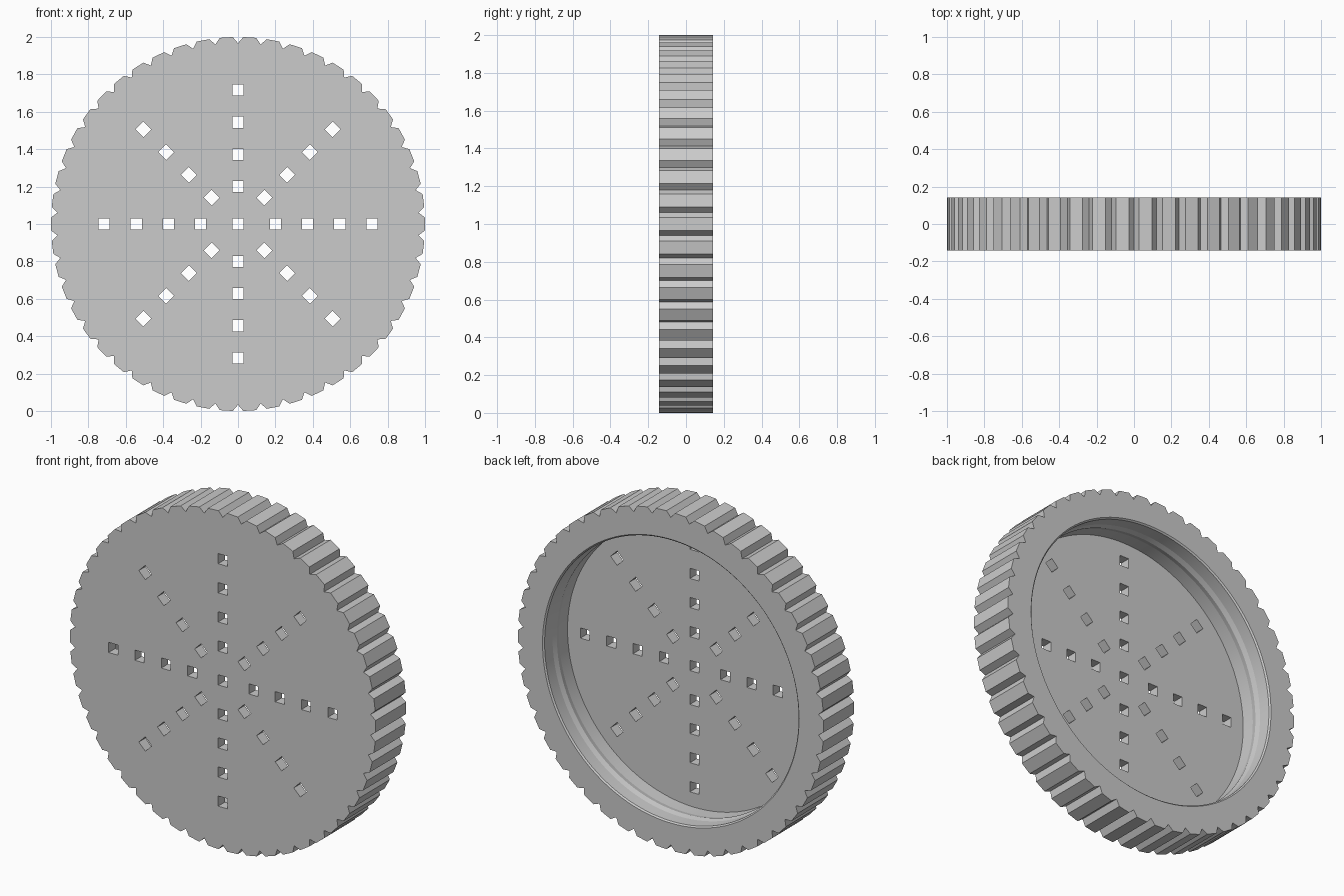
import bpy, bmesh
from math import sin, cos, pi, radians
from mathutils import Matrix, Vector

cube = bpy.data.objects.get("Cube")
if cube:
    bpy.data.objects.remove(cube, do_unlink=True)

HALF = 0.142      # half thickness of the cap
TEETH = 50
FLOOR = -0.08     # inner surface of the end plate
CENTRE = Vector((0, 0, 1))

grey = bpy.data.materials.new("plain_grey")
grey.use_nodes = True
grey.diffuse_color = (0.6, 0.6, 0.6, 1)
grey.node_tree.nodes["Principled BSDF"].inputs["Base Color"].default_value = (0.6, 0.6, 0.6, 1)


def make_object(name, bm):
    bmesh.ops.recalc_face_normals(bm, faces=bm.faces)
    mesh = bpy.data.meshes.new(name)
    bm.to_mesh(mesh)
    bm.free()
    mesh.materials.append(grey)
    obj = bpy.data.objects.new(name, mesh)
    bpy.context.collection.objects.link(obj)
    return obj


def polar(r, angle, y):
    return CENTRE + Vector((r * sin(angle), y, r * cos(angle)))


# Gripped body: a notched outline pushed along y
bm = bmesh.new()
step = 2 * pi / TEETH
outline = []
for i in range(TEETH):
    for offset, r in ((0, 0.967), (0.028, 1.0), (step - 0.028, 1.0)):
        outline.append(bm.verts.new(polar(r, i * step + offset, -HALF)))
face = bm.faces.new(outline)
pushed = bmesh.ops.extrude_face_region(bm, geom=[face])["geom"]
bmesh.ops.translate(bm, vec=(0, 2 * HALF, 0),
                    verts=[v for v in pushed if isinstance(v, bmesh.types.BMVert)])
cap = make_object("grip_cap", bm)

# Recess cutter: lathed wall with a shallow ridge and a chamfered mouth
profile = [(0.83, FLOOR), (0.83, 0.0), (0.823, 0.03), (0.83, 0.06),
           (0.83, HALF - 0.008), (0.84, HALF + 0.002), (0.84, HALF + 0.1)]
SEGMENTS = 128
bm = bmesh.new()
rings = [[bm.verts.new(polar(r, 2 * pi * i / SEGMENTS, y)) for i in range(SEGMENTS)]
         for r, y in profile]
for a, b in zip(rings, rings[1:]):
    for i in range(SEGMENTS):
        j = (i + 1) % SEGMENTS
        bm.faces.new((a[i], a[j], b[j], b[i]))
bm.faces.new(rings[0])
bm.faces.new(rings[-1])
recess = make_object("recess_cutter", bm)

# Drain hole cutters: a centre square and eight radial rows
bm = bmesh.new()


def add_hole(r, angle):
    place = (Matrix.Translation(CENTRE) @ Matrix.Rotation(angle, 4, "Y")
             @ Matrix.Translation((r, 0, 0)) @ Matrix.Diagonal((0.06, 1, 0.06, 1)))
    bmesh.ops.create_cube(bm, size=1, matrix=place)


add_hole(0, 0)
for spoke in range(8):
    for n in range(4):
        add_hole(0.2 + 0.172 * n, radians(45 * spoke))
holes = make_object("hole_cutter", bm)

# Cut the recess and holes, then discard the cutters
bpy.ops.object.select_all(action="DESELECT")
cap.select_set(True)
bpy.context.view_layer.objects.active = cap
for cutter in (recess, holes):
    cutter.hide_render = True
    mod = cap.modifiers.new(cutter.name, "BOOLEAN")
    mod.operation = "DIFFERENCE"
    mod.solver = "EXACT"
    mod.object = cutter
    bpy.ops.object.modifier_apply(modifier=mod.name)
    bpy.data.objects.remove(cutter, do_unlink=True)

# Smooth the lathed wall, keep teeth and rims crisp
bpy.ops.object.shade_smooth_by_angle(angle=radians(6))
